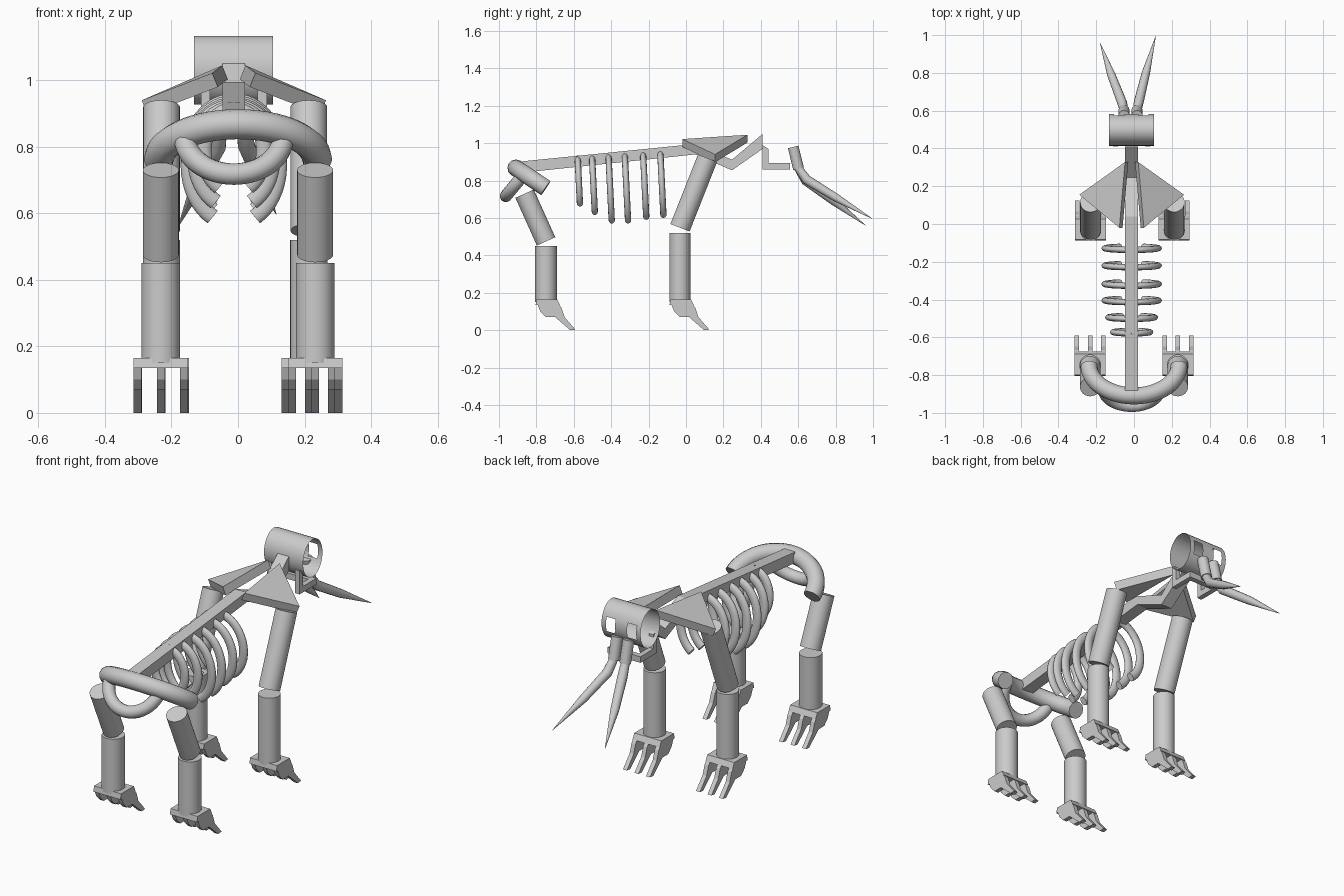
import bpy, bmesh
from math import sin, cos, pi, radians
from mathutils import Vector, Matrix

if "Cube" in bpy.data.objects:
    bpy.data.objects.remove(bpy.data.objects["Cube"])

CX = -0.0125  # centre line of spine, ribs and head


def finish(name, bm, smooth=False):
    bmesh.ops.recalc_face_normals(bm, faces=bm.faces)
    me = bpy.data.meshes.new(name)
    bm.to_mesh(me)
    bm.free()
    ob = bpy.data.objects.new(name, me)
    bpy.context.collection.objects.link(ob)
    if smooth:
        select(ob)
        bpy.ops.object.shade_smooth_by_angle(angle=radians(35))
    return ob


def select(ob):
    bpy.ops.object.select_all(action='DESELECT')
    ob.select_set(True)
    bpy.context.view_layer.objects.active = ob


def rod(name, a, b, r, sides=32):
    a, b = Vector(a), Vector(b)
    d = b - a
    bm = bmesh.new()
    m = Matrix.Translation((a + b) / 2) @ d.to_track_quat('Z', 'Y').to_matrix().to_4x4()
    bmesh.ops.create_cone(bm, cap_ends=True, segments=sides, radius1=r, radius2=r,
                          depth=d.length, matrix=m)
    return finish(name, bm, True)


def tube(name, pts, r, radii=None, kind='POLY'):
    cu = bpy.data.curves.new(name, 'CURVE')
    cu.dimensions = '3D'
    cu.bevel_depth = r
    cu.bevel_resolution = 4
    cu.use_fill_caps = True
    sp = cu.splines.new(kind)
    sp.points.add(len(pts) - 1)
    for i, p in enumerate(pts):
        sp.points[i].co = (*p, 1)
        sp.points[i].radius = radii[i] if radii else 1
    ob = bpy.data.objects.new(name, cu)
    bpy.context.collection.objects.link(ob)
    select(ob)
    bpy.ops.object.convert(target='MESH')
    ob = bpy.context.object
    bpy.ops.object.shade_smooth_by_angle(angle=radians(40))
    return ob


def prism(name, lower, upper):
    # solid between two matching outlines
    bm = bmesh.new()
    lo = [bm.verts.new(p) for p in lower]
    up = [bm.verts.new(p) for p in upper]
    n = len(lo)
    bm.faces.new(lo)
    bm.faces.new(up[::-1])
    for i in range(n):
        bm.faces.new((lo[i], lo[(i + 1) % n], up[(i + 1) % n], up[i]))
    return finish(name, bm)


def slab(name, profile, x0, x1):
    # side profile (y, z) extruded across x
    return prism(name, [(x0, y, z) for y, z in profile], [(x1, y, z) for y, z in profile])


# spine and neck
slab("spine", [(-0.88, 0.842), (0.05, 0.94), (0.246, 0.855), (0.41, 0.97),
               (0.41, 1.05), (0.246, 0.912), (0.04, 0.995), (-0.885, 0.902)],
     CX - 0.034, CX + 0.034)

# ribs: open elliptical hoops
for i, (y, bottom, w) in enumerate([(-0.58, 0.66, 0.115), (-0.503, 0.615, 0.14),
                                    (-0.415, 0.57, 0.16), (-0.328, 0.57, 0.16),
                                    (-0.23, 0.59, 0.16), (-0.138, 0.60, 0.16)]):
    top = 0.935 + 0.06 * (y + 0.58)
    rz = (top - bottom) / 1.87
    for s, side in ((-1, "left"), (1, "right")):
        arc = [(s * (w - 0.024) * sin(t), 0, (rz - 0.024) * cos(t) - rz)
               for t in (radians(152) * k / 20 for k in range(21))]
        rib = tube(f"rib_{side}_{i + 1}", arc, 0.024)
        rib.scale.y = 0.7
        rib.rotation_euler.x = 0.05
        rib.location = (CX, y, top)


# pelvis: two tilted half rings
def half_ring(name, cx, rx, ends, apex, r):
    pts = []
    for k in range(33):
        t = pi * k / 32
        f = sin(t)
        pts.append((cx - rx * cos(t), ends[0] + (apex[0] - ends[0]) * f,
                    ends[1] + (apex[1] - ends[1]) * f))
    tube(name, pts, r)


half_ring("pelvis_upper", 0, 0.238, (-0.75, 0.76), (-0.91, 0.868), 0.045)
half_ring("pelvis_lower", CX, 0.148, (-0.87, 0.83), (-0.963, 0.718), 0.033)

# legs and feet
TOE = [(-0.045, 0.137), (-0.03, 0.10), (0, 0.07), (0.05, 0.07), (0.13, 0.0),
       (0.158, 0.003), (0.1, 0.07), (0.083, 0.12), (0.06, 0.15), (0.04, 0.16)]


def leg(name, x, y, hip, knee, knee_z, r_up, r_low):
    rod(name + "_upper", (x, *hip), (x, *knee), r_up)
    rod(name + "_lower", (x, y, 0.15), (x, y, knee_z), r_low)
    slab(name + "_palm", [(y - 0.055, 0.135), (y + 0.075, 0.135),
                          (y + 0.06, 0.165), (y - 0.05, 0.165)], x - 0.082, x + 0.082)
    for i, dx in enumerate((-0.07, 0, 0.07)):
        slab(f"{name}_toe_{i + 1}", [(y + a, z) for a, z in TOE],
             x + dx - 0.012, x + dx + 0.012)


for side, xf, xh in (("left", -0.23, -0.232), ("right", 0.213, 0.232)):
    leg("front_leg_" + side, xf, -0.033, (0.115, 0.92), (-0.032, 0.548), 0.52, 0.055, 0.056)
    leg("hind_leg_" + side, xh, -0.749, (-0.863, 0.73), (-0.748, 0.475), 0.45, 0.054, 0.058)

# shoulder blades: tilted triangular plates
for s, side in ((-1, "left"), (1, "right")):
    tri = [(0.035, 0.328, 1.045), (0.277, 0.155, 0.94), (0.065, -0.02, 1.022)]
    upper = [(CX + s * x, y, z) for x, y, z in tri]
    prism("shoulder_blade_" + side,
          [(x - s * 0.017, y, z - 0.042) for x, y, z in upper], upper)

# skull: open tube with two eye holes facing forward
bm = bmesh.new()
xs = [-0.132, -0.105, -0.05, 0.023, 0.078, 0.105]
N = 32
rings = [[bm.verts.new((x, 0.498 + 0.084 * cos(2 * pi * k / N), 1.031 + 0.103 * sin(2 * pi * k / N)))
          for k in range(N)] for x in xs]
for j in range(5):
    for k in range(N):
        if j in (1, 3) and k in (30, 31, 0, 1):
            continue
        q = (k + 1) % N
        bm.faces.new((rings[j][k], rings[j][q], rings[j + 1][q], rings[j + 1][k]))
finish("skull", bm, True)

# jaw: two L-shaped arms joined at the front
for s, side in ((-1, "left"), (1, "right")):
    x = CX + s * 0.085
    slab("jaw_" + side, [(0.41, 0.86), (0.555, 0.86), (0.555, 0.893), (0.44, 0.893),
                         (0.44, 0.97), (0.41, 0.99)], x - 0.014, x + 0.014)
slab("jaw_front", [(0.525, 0.86), (0.555, 0.86), (0.555, 0.893), (0.525, 0.893)],
     CX - 0.085, CX + 0.085)

# tusks with sockets
for side, x, path in (
        ("left", -0.053, [(-0.062, 0.64, 0.80), (-0.12, 0.79, 0.69), (-0.18, 0.96, 0.56)]),
        ("right", 0.016, [(0.025, 0.645, 0.805), (0.063, 0.80, 0.71), (0.115, 0.995, 0.597)])):
    rod("tusk_socket_" + side, (x, 0.573, 0.98), (x, 0.602, 0.862), 0.029)
    tube("tusk_" + side, [(x, 0.598, 0.87)] + path, 0.026, [0.85, 1, 0.85, 0.03])
